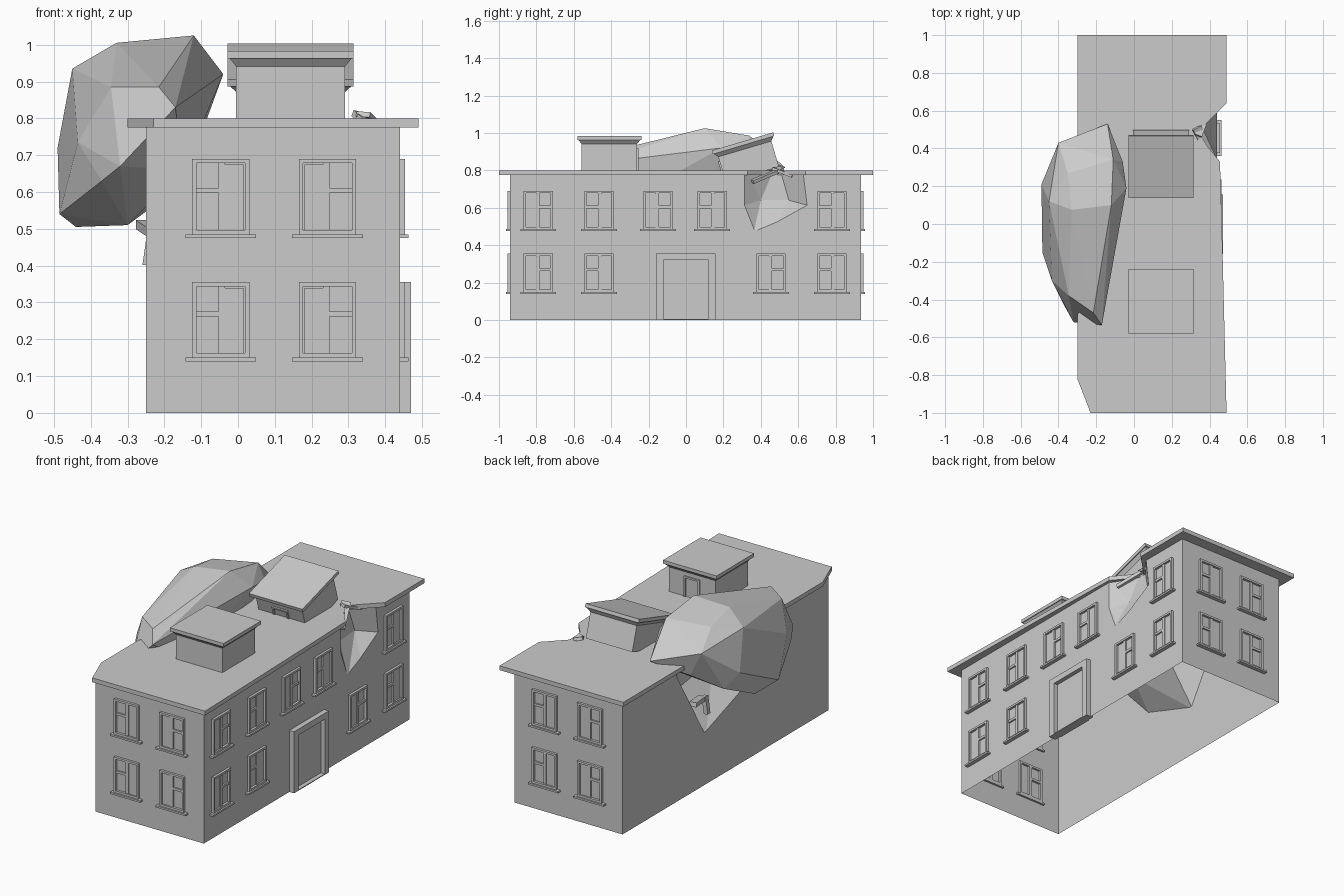
import bpy, bmesh
from math import radians, pi
from mathutils import Matrix, Vector

cube = bpy.data.objects.get("Cube")
if cube:
    bpy.data.objects.remove(cube)

stone = bpy.data.materials.new("plain grey")
stone.use_nodes = True
GREY = (0.6, 0.6, 0.6, 1)
stone.diffuse_color = GREY
stone.node_tree.nodes["Principled BSDF"].inputs["Base Color"].default_value = GREY


def finish(name, bm, hidden=False):
    mesh = bpy.data.meshes.new(name)
    bmesh.ops.recalc_face_normals(bm, faces=bm.faces)
    bm.to_mesh(mesh)
    bm.free()
    mesh.materials.append(stone)
    obj = bpy.data.objects.new(name, mesh)
    bpy.context.collection.objects.link(obj)
    obj.hide_render = hidden
    return obj


def box(bm, lo, hi, matrix=Matrix()):
    lo, hi = Vector(lo), Vector(hi)
    size = Matrix.Diagonal((*(hi - lo), 1))
    bmesh.ops.create_cube(bm, size=1, matrix=matrix @ Matrix.Translation((lo + hi) / 2) @ size)


def hull(name, points, hidden=False):
    bm = bmesh.new()
    verts = [bm.verts.new(p) for p in points]
    result = bmesh.ops.convex_hull(bm, input=verts)
    loose = {v for v in result["geom_interior"] + result["geom_unused"]
             if isinstance(v, bmesh.types.BMVert)}
    bmesh.ops.delete(bm, geom=list(loose), context="VERTS")
    bmesh.ops.dissolve_limit(bm, angle_limit=radians(4), verts=bm.verts, edges=bm.edges)
    return finish(name, bm, hidden)


def prism(name, outline, z0, z1):
    bm = bmesh.new()
    face = bm.faces.new([bm.verts.new((x, y, z0)) for x, y in outline])
    top = bmesh.ops.extrude_face_region(bm, geom=[face])["geom"]
    bmesh.ops.translate(bm, vec=(0, 0, z1 - z0),
                        verts=[v for v in top if isinstance(v, bmesh.types.BMVert)])
    return finish(name, bm)


# Cutters for the two broken openings
dent_rim = [(0.30, 0.85), (0.30, 0.61), (0.36, 0.46), (0.48, 0.51),
            (0.66, 0.61), (0.63, 0.85)]
dent_cutter = hull("dent_cutter", [(0.45, y, z) for y, z in dent_rim] + [
    (0.37, 0.40, 0.64), (0.36, 0.55, 0.64), (0.34, 0.49, 0.85)], True)
hole_rim = [(0.46, 0.85), (0.46, 0.74), (0.19, 0.29), (-0.18, 0.42),
            (-0.42, 0.68), (-0.42, 0.85)]
hole_cutter = hull("hole_cutter", [(-0.26, y, z) for y, z in hole_rim] + [
    (-0.09, 0.20, 0.52), (-0.09, -0.12, 0.57), (-0.1, 0.22, 0.85), (-0.1, -0.25, 0.85)], True)

# Main walls, cut, then opened at the base
bm = bmesh.new()
box(bm, (-0.25, -0.94, 0), (0.44, 0.935, 0.776))
walls = finish("walls", bm)
for cutter in (dent_cutter, hole_cutter):
    mod = walls.modifiers.new("break", "BOOLEAN")
    mod.operation, mod.solver, mod.object = "DIFFERENCE", "EXACT", cutter
bpy.context.view_layer.update()
cut = bpy.data.meshes.new_from_object(walls.evaluated_get(bpy.context.evaluated_depsgraph_get()))
walls.modifiers.clear()
walls.data = cut
bm = bmesh.new()
bm.from_mesh(cut)
base = [f for f in bm.faces if f.calc_center_median().z < 0.001]
bmesh.ops.delete(bm, geom=base, context="FACES")
bm.to_mesh(cut)
bm.free()
for cutter in (dent_cutter, hole_cutter):
    bpy.data.objects.remove(cutter)

# Broken roof slab
prism("roof_slab", [(-0.23, -1), (0.49, -1), (0.465, 0), (0.455, 0.33), (0.39, 0.41),
                    (0.34, 0.49), (0.42, 0.57), (0.49, 0.64), (0.49, 1), (-0.3, 1),
                    (-0.3, 0.43), (-0.17, 0.2), (-0.17, -0.25), (-0.3, -0.48),
                    (-0.3, -0.82)], 0.775, 0.8)


# Windows: casing, sill, one tall leaf and one divided leaf
def window(bm, wall, centre, z0, flip):
    m = wall @ Matrix.Translation((centre, 0, z0)) @ Matrix.Diagonal((flip, 1, 1, 1))
    w, h, t, out = 0.078, 0.205, 0.012, 0.014
    for s in (-1, 1):
        a, b = sorted((s * w, s * (w - t)))
        box(bm, (a, -out, 0), (b, 0.012, h), m)
    box(bm, (-w, -out, h - t), (w, 0.012, h), m)
    box(bm, (-w, -out, 0), (w, 0.012, t), m)
    box(bm, (-w - 0.018, -0.023, -0.01), (w + 0.018, 0.012, 0), m)
    box(bm, (-0.006, -0.009, t), (0.012, 0.012, h - t), m)
    box(bm, (-w + t, -0.009, 0.112), (-0.006, 0.012, 0.126), m)
    box(bm, (0.012, -0.005, t), (0.062, 0.0, h - t - 0.004), m)


LOWER, UPPER = 0.15, 0.485
front = Matrix.Translation((0, -0.94, 0))
back = Matrix.Translation((0, 0.935, 0)) @ Matrix.Rotation(pi, 4, "Z")
side = Matrix.Translation((0.44, 0, 0)) @ Matrix.Rotation(pi / 2, 4, "Z")
for name, wall, places in (
        ("front_windows", front, [(-0.047, 1), (0.243, -1)]),
        ("back_windows", back, [(-0.243, 1), (0.047, -1)])):
    bm = bmesh.new()
    for z in (LOWER, UPPER):
        for x, flip in places:
            window(bm, wall, x, z, flip)
    finish(name, bm)
bm = bmesh.new()
for y, flip in ((-0.79, -1), (-0.465, 1), (0.455, -1), (0.78, 1)):
    window(bm, side, y, LOWER, flip)
for y, flip in ((-0.79, -1), (-0.465, 1), (-0.15, -1), (0.14, 1), (0.78, 1)):
    window(bm, side, y, UPPER, flip)
finish("side_windows", bm)

# Entrance surround and door panel
bm = bmesh.new()
for lo, hi in (((-0.16, -0.03, 0), (-0.12, 0.015, 0.32)), ((0.12, -0.03, 0), (0.157, 0.015, 0.32)),
               ((-0.16, -0.03, 0.32), (0.157, 0.015, 0.355)),
               ((-0.12, -0.005, 0), (0.12, 0.0, 0.32)),
               ((-0.12, -0.03, 0), (0.12, 0.02, 0.005))):
    box(bm, lo, hi, side)
finish("entrance", bm)


# Roof huts with flared caps; a square ring lofted up a profile
def hut(name, m):
    bm = bmesh.new()
    rings = []
    for r, z in ((0.148, 0), (0.148, 0.143), (0.166, 0.165), (0.171, 0.165), (0.171, 0.185)):
        rings.append([bm.verts.new((x * r, y * r, z))
                      for x, y in ((-1, -1), (1, -1), (1, 1), (-1, 1))])
    for a, b in zip(rings, rings[1:]):
        for i in range(4):
            j = (i + 1) % 4
            bm.faces.new((a[i], a[j], b[j], b[i]))
    bm.faces.new(rings[-1])
    for lo, hi in (((-0.05, -0.156, 0), (-0.04, -0.14, 0.12)),
                   ((0.04, -0.156, 0), (0.05, -0.14, 0.12)),
                   ((-0.05, -0.156, 0.11), (0.05, -0.14, 0.12))):
        box(bm, lo, hi)
    bm.transform(m)
    finish(name, bm)


hut("front_roof_hut", Matrix.Translation((0.143, -0.41, 0.798)) @ Matrix.Rotation(pi, 4, "Z"))
hut("tilted_roof_hut", Matrix.Translation((0.143, 0.355, 0.777))
    @ Matrix.Rotation(radians(16.5), 4, "X"))

# Fallen boulder
hull("boulder", [
    (-0.12, 0.10, 1.025), (-0.33, 0.075, 1.005), (-0.45, 0.12, 0.935), (-0.35, 0.27, 0.97),
    (-0.11, 0.34, 0.985), (-0.04, 0.19, 0.92), (-0.06, 0.33, 0.90), (-0.14, 0.53, 0.815),
    (-0.40, 0.43, 0.89), (-0.32, 0.42, 0.74), (-0.49, 0.21, 0.72), (-0.44, 0.28, 0.64),
    (-0.345, -0.38, 0.885), (-0.215, -0.47, 0.885), (-0.17, -0.535, 0.83),
    (-0.32, -0.52, 0.67), (-0.37, -0.43, 0.63), (-0.435, -0.30, 0.735),
    (-0.485, -0.15, 0.54), (-0.44, 0.0, 0.505), (-0.30, -0.05, 0.51),
    (-0.15, 0.12, 0.62), (-0.15, -0.28, 0.66)])

# Broken slabs and beams around the openings
bm = bmesh.new()
for pos, tilt, size in (
        ((0.37, 0.43, 0.775), (14, 20, 25), (0.05, 0.19, 0.018)),
        ((0.36, 0.52, 0.79), (-18, 10, -20), (0.04, 0.12, 0.015)),
        ((-0.24, 0.24, 0.50), (10, 0, 15), (0.04, 0.14, 0.025)),
        ((-0.24, 0.16, 0.45), (0, 8, 0), (0.025, 0.025, 0.10))):
    m = Matrix.Translation(pos)
    for angle, axis in zip(tilt, "XYZ"):
        m = m @ Matrix.Rotation(radians(angle), 4, axis)
    half = Vector(size) / 2
    box(bm, -half, half, m)
finish("rubble", bm)
